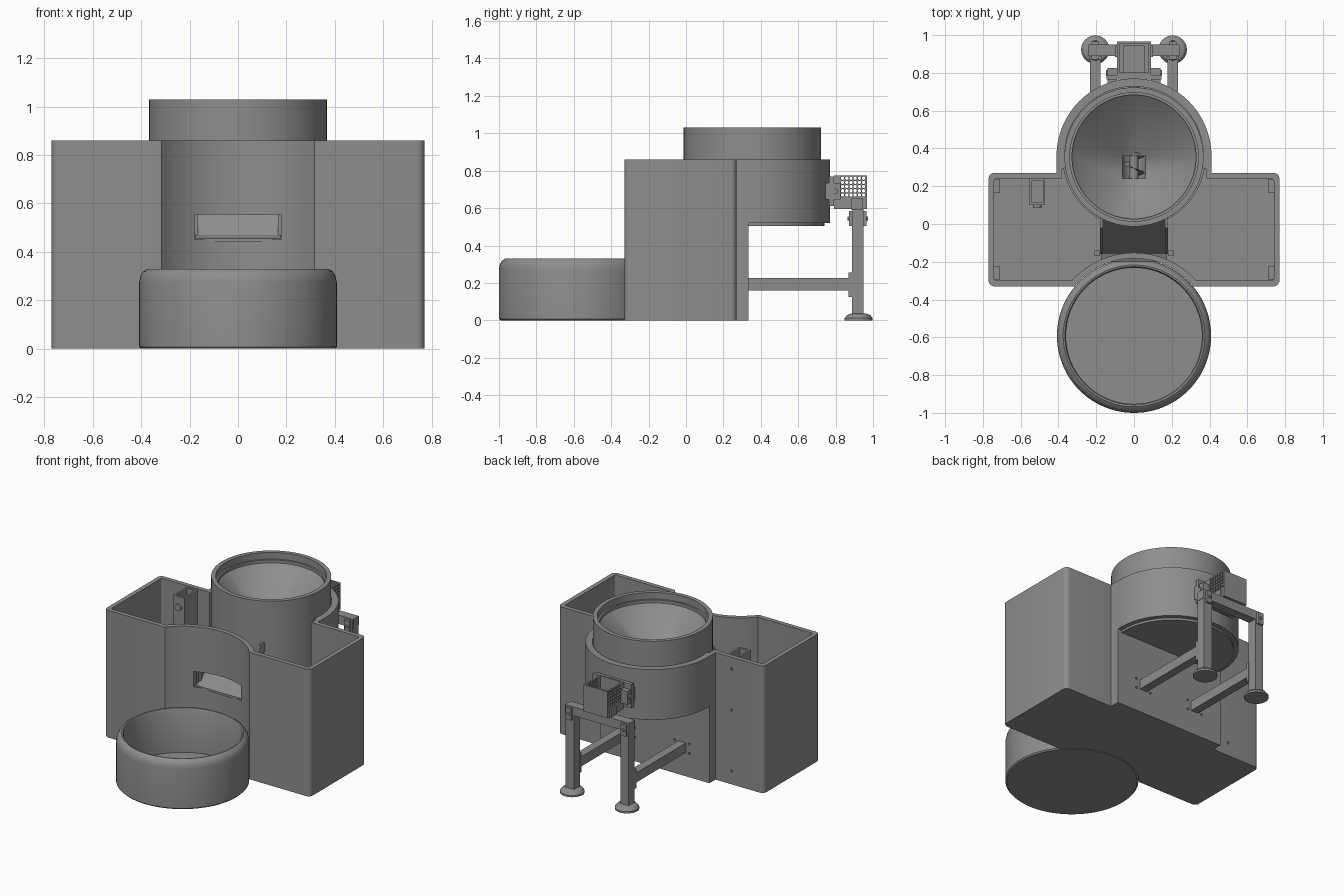
import bpy, bmesh, math
from mathutils import Matrix, Vector

if "Cube" in bpy.data.objects:
    bpy.data.objects.remove(bpy.data.objects["Cube"], do_unlink=True)

GREY = (0.27, 0.27, 0.27, 1)
mat = bpy.data.materials.new("plain grey")
mat.use_nodes = True
mat.diffuse_color = GREY
mat.node_tree.nodes["Principled BSDF"].inputs["Base Color"].default_value = GREY
parts = []


def finish(name, bm):
    bmesh.ops.remove_doubles(bm, verts=bm.verts, dist=0.0001)
    bmesh.ops.recalc_face_normals(bm, faces=bm.faces)
    me = bpy.data.meshes.new(name)
    bm.to_mesh(me)
    bm.free()
    me.materials.append(mat)
    ob = bpy.data.objects.new(name, me)
    bpy.context.collection.objects.link(ob)
    parts.append(ob)
    return ob


def add_box(bm, x, y, z):
    m = Matrix.LocRotScale(((x[0] + x[1]) / 2, (y[0] + y[1]) / 2, (z[0] + z[1]) / 2), None,
                           (x[1] - x[0], y[1] - y[0], z[1] - z[0]))
    bmesh.ops.create_cube(bm, size=1, matrix=m)


def box(name, x, y, z):
    bm = bmesh.new()
    add_box(bm, x, y, z)
    return finish(name, bm)


def add_cyl(bm, r, depth, loc, axis="Z", n=32):
    m = Matrix.Translation(loc) @ Vector((0, 0, 1)).rotation_difference(
        {"X": Vector((1, 0, 0)), "Y": Vector((0, 1, 0)), "Z": Vector((0, 0, 1))}[axis]).to_matrix().to_4x4()
    bmesh.ops.create_cone(bm, cap_ends=True, segments=n, radius1=r, radius2=r, depth=depth, matrix=m)


def cyl(name, r, depth, loc, axis="Z", n=32):
    bm = bmesh.new()
    add_cyl(bm, r, depth, loc, axis, n)
    return finish(name, bm)


def lathe(name, profile, cx, cy, start=0, end=360, n=96):
    bm = bmesh.new()
    rows = []
    for i in range(n + 1):
        a = math.radians(start + (end - start) * i / n)
        rows.append([bm.verts.new((cx + r * math.cos(a), cy + r * math.sin(a), z)) for r, z in profile])
    for a, b in zip(rows, rows[1:]):
        for j in range(len(profile) - 1):
            bm.faces.new((a[j], b[j], b[j + 1], a[j + 1]))
    bmesh.ops.remove_doubles(bm, verts=bm.verts, dist=0.0001)
    if end - start < 360:
        bmesh.ops.holes_fill(bm, edges=bm.edges, sides=0)
    return finish(name, bm)


def prism(name, yz, x0, x1):
    bm = bmesh.new()
    f = bm.faces.new([bm.verts.new((x0, y, z)) for y, z in yz])
    new = bmesh.ops.extrude_face_region(bm, geom=[f])["geom"]
    bmesh.ops.translate(bm, vec=(x1 - x0, 0, 0), verts=[v for v in new if isinstance(v, bmesh.types.BMVert)])
    return finish(name, bm)


def cut(target, bm):
    cutter = finish("cutter", bm)
    parts.remove(cutter)
    cutter.hide_render = True
    mod = target.modifiers.new("cut", "BOOLEAN")
    mod.operation, mod.solver, mod.object = "DIFFERENCE", "EXACT", cutter
    bpy.context.view_layer.objects.active = target
    bpy.ops.object.modifier_apply(modifier="cut")
    bpy.data.objects.remove(cutter, do_unlink=True)


# Housing: open tub with a round front recess and a shallow back step
BOWL_Y, HOP_Y = -0.592, 0.355


def outline(d):
    half = []
    front, back, side, rad = -0.33 + d, 0.27 - d, 0.77 - d, 0.41 + d
    sweep = math.acos((front - BOWL_Y) / rad)
    for i in range(25):
        a = sweep * i / 24
        half.append((rad * math.sin(a), BOWL_Y + rad * math.cos(a)))
    c = 0.03 if d == 0 else 0.012
    for cy, base in ((front + c, -90), (back - c, 0)):
        for i in range(6):
            a = math.radians(base + 18 * i)
            half.append((side - c + c * math.cos(a), cy + c * math.sin(a)))
    half += [(0.41 - d, back), (0.41 - d, 0.335 - d)]
    return half + [(-x, y) for x, y in reversed(half[1:])]


bm = bmesh.new()
loops = [[bm.verts.new((x, y, z)) for x, y in outline(d)]
         for d, z in ((0, 0), (0, 0.86), (0.03, 0.86), (0.03, 0.03))]
for a, b in zip(loops, loops[1:]):
    for i in range(len(a)):
        j = (i + 1) % len(a)
        bm.faces.new((a[i], a[j], b[j], b[i]))
bm.faces.new(loops[0])
bm.faces.new(loops[-1])
housing = finish("housing", bm)

# Openings: hopper seat, front outlet, screw holes
bm = bmesh.new()
add_cyl(bm, 0.372, 0.6, (0, HOP_Y, 0.83), n=96)
cut(housing, bm)
bm = bmesh.new()
add_box(bm, (-0.178, 0.178), (-0.3, -0.08), (0.45, 0.555))
for z in (0.78, 0.5, 0.09):
    add_cyl(bm, 0.009, 0.2, (-0.53, 0.27, z), "Y", 12)
for s in (-1, 1):
    for dx in (-0.055, 0.055):
        for z in (0.16, 0.225):
            add_cyl(bm, 0.008, 0.2, (s * 0.205 + dx, 0.33, z), "Y", 12)
cut(housing, bm)

# Round collar at the back, with its floor plate
lathe("back_collar", [(0.368, 0.52), (0.41, 0.52), (0.41, 0.86), (0.368, 0.86), (0.368, 0.52)],
      0, HOP_Y + 0.005, -10, 190)
cyl("collar_floor", 0.38, 0.025, (0, HOP_Y + 0.005, 0.518), n=96)

# Bowl
lathe("bowl", [(0, 0), (0.4, 0), (0.408, 0.008), (0.408, 0.275), (0.403, 0.3), (0.392, 0.318), (0.375, 0.33),
               (0.366, 0.328), (0.36, 0.315), (0.36, 0.03), (0, 0.03)], 0, BOWL_Y)

# Hopper wall and round-to-square funnel
lathe("hopper", [(0.368, 0.52), (0.368, 1.03), (0.34, 1.03), (0.34, 0.985), (0.328, 0.985), (0.328, 0.96)], 0, HOP_Y)
bm = bmesh.new()
N, HOLE_Y = 96, 0.3
top, low = [], []
for i in range(N):
    a = 2 * math.pi * (i + 0.5) / N
    x, y = math.cos(a), math.sin(a)
    top.append(bm.verts.new((0.328 * x, HOP_Y + 0.328 * y, 0.965)))
    low.append(bm.verts.new((math.copysign(0.06, x), HOLE_Y + math.copysign(0.06, y), 0.72)))
for i in range(N):
    j = (i + 1) % N
    if (low[i].co - low[j].co).length < 0.001:
        bm.faces.new((top[i], top[j], low[i]))
    else:
        bm.faces.new((top[i], top[j], low[j], low[i]))
finish("funnel", bm)

# Feed screw in its trough
AX_Z = 0.69
cyl("screw_shaft", 0.024, 0.78, (0, 0.39, AX_Z), "Y")
bm = bmesh.new()
prev = None
for i in range(161):
    a, y = i * math.pi / 10, 0.01 + 0.7 * i / 160
    pair = [bm.verts.new((r * math.cos(a), y, AX_Z + r * math.sin(a))) for r in (0.02, 0.055)]
    if prev:
        bm.faces.new((prev[0], pair[0], pair[1], prev[1]))
    prev = pair
finish("screw_flight", bm)
bm = bmesh.new()
rows = [[bm.verts.new((0.062 * math.cos(a), y, AX_Z + 0.062 * math.sin(a)))
         for a in [math.pi + math.pi * i / 16 for i in range(17)]] for y in (0, 0.72)]
for i in range(16):
    bm.faces.new((rows[0][i], rows[0][i + 1], rows[1][i + 1], rows[1][i]))
finish("screw_trough", bm)

# Outlet chute
prism("chute_floor", [(0.03, 0.72), (-0.16, 0.47), (-0.2, 0.455), (-0.2, 0.44), (-0.15, 0.45), (0.03, 0.70)], -0.175, 0.175)
for s, side in ((1, "left"), (-1, "right")):
    prism("chute_wall_" + side, [(0.03, 0.75), (-0.02, 0.75), (-0.16, 0.56), (-0.16, 0.45), (0.03, 0.70)], s * 0.165, s * 0.18)
    x = sorted((s * 0.18, s * 0.21))
    box("chute_flange_" + side, x, (-0.17, -0.14), (0.44, 0.58))

# Corner bosses and open control bracket inside the tub
for sx in (-1, 1):
    for y in (-0.26, 0.2):
        box("corner_boss", sorted((sx * 0.71, sx * 0.74)), (y - 0.035, y + 0.035), (0.03, 0.09))
bracket = box("control_bracket", (-0.555, -0.47), (0.1, 0.24), (0.35, 0.85))
bm = bmesh.new()
add_box(bm, (-0.542, -0.483), (0.113, 0.228), (0.37, 0.9))
cut(bracket, bm)
cyl("control_knob", 0.022, 0.02, (-0.512, 0.095, 0.78), "Y")

# Rear stand
for s, side in ((1, "left"), (-1, "right")):
    def span(c, w):
        return (s * c - w, s * c + w)
    lathe("foot_" + side, [(0, 0), (0.075, 0), (0.075, 0.012), (0.062, 0.028), (0.04, 0.036), (0, 0.036)], s * 0.205, 0.923, n=40)
    box("leg_" + side, span(0.205, 0.031), (0.887, 0.95), (0.02, 0.585))
    box("strut_" + side, span(0.205, 0.028), (0.33, 0.89), (0.16, 0.225))
    box("strut_plate_" + side, span(0.205, 0.032), (0.868, 0.888), (0.125, 0.255))
    for y in (0.872, 0.949):
        box("leg_plate_" + side, span(0.205, 0.02), (y, y + 0.016), (0.505, 0.585))
    cyl("leg_bolt_" + side, 0.01, 0.11, (s * 0.205, 0.918, 0.545), "Y", 12)
box("cross_beam", (-0.24, 0.24), (0.89, 0.95), (0.535, 0.595))

# Motor box with perforated sides
motor_box = box("motor_box", (-0.09, 0.09), (0.79, 0.967), (0.595, 0.775))
bm = bmesh.new()
add_box(bm, (-0.078, 0.078), (0.802, 0.955), (0.607, 0.8))
cut(motor_box, bm)
bm = bmesh.new()
for i in range(6):
    for j in range(5):
        add_cyl(bm, 0.009, 0.3, (0, 0.837 + 0.0225 * i, 0.67 + 0.0225 * j), "X", 10)
cut(motor_box, bm)
box("motor", (-0.055, 0.055), (0.8, 0.945), (0.607, 0.66))
box("motor_mount", (-0.145, 0.145), (0.765, 0.79), (0.61, 0.77))
for s in (-1, 1):
    box("mount_block", sorted((s * 0.09, s * 0.14)), (0.735, 0.825), (0.645, 0.735))
    cyl("mount_bolt", 0.014, 0.012, (s * 0.143, 0.8, 0.69), "X", 16)
    box("mount_foot", sorted((s * 0.085, s * 0.1)), (0.885, 0.945), (0.59, 0.65))

for ob in parts:
    bpy.ops.object.select_all(action="DESELECT")
    ob.select_set(True)
    bpy.context.view_layer.objects.active = ob
    bpy.ops.object.shade_smooth_by_angle(angle=math.radians(30))
